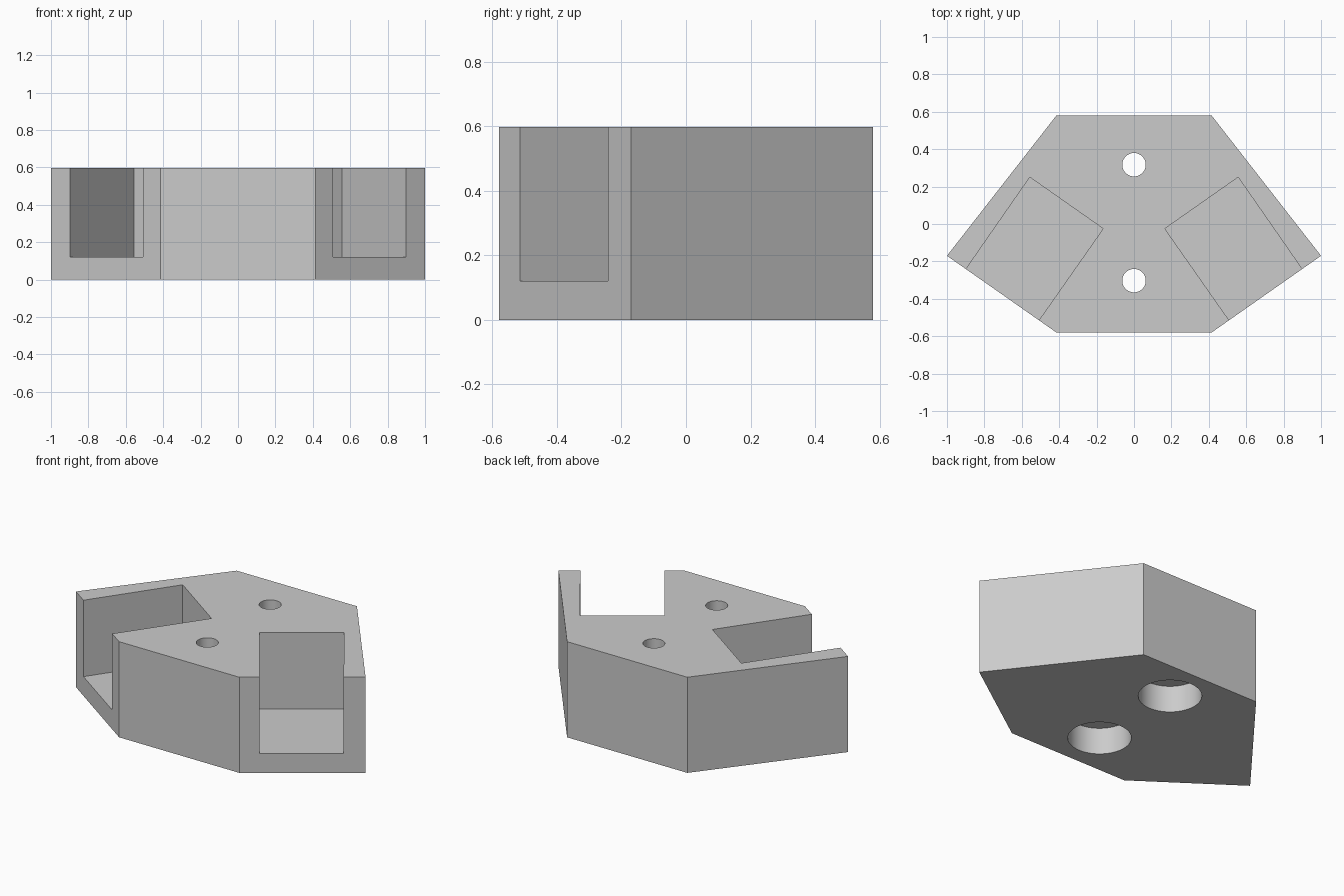
import bpy
import bmesh
import math

if "Cube" in bpy.data.objects:
    bpy.data.objects.remove(bpy.data.objects["Cube"], do_unlink=True)

HEIGHT = 0.597
POCKET_FLOOR = 0.12
BORE_DEPTH = 0.167


def prism(name, outline, z0, z1):
    """Closed prism from a 2D outline."""
    bm = bmesh.new()
    face = bm.faces.new([bm.verts.new((x, y, z0)) for x, y in outline])
    new = bmesh.ops.extrude_face_region(bm, geom=[face])["geom"]
    for v in new:
        if isinstance(v, bmesh.types.BMVert):
            v.co.z = z1
    bmesh.ops.recalc_face_normals(bm, faces=bm.faces)
    mesh = bpy.data.meshes.new(name)
    bm.to_mesh(mesh)
    bm.free()
    obj = bpy.data.objects.new(name, mesh)
    bpy.context.collection.objects.link(obj)
    return obj


def circle(y, radius, count=64):
    return [(radius * math.cos(math.tau * i / count),
             y + radius * math.sin(math.tau * i / count)) for i in range(count)]


def cut(target, cutter):
    cutter.hide_render = True
    mod = target.modifiers.new(cutter.name, "BOOLEAN")
    mod.operation = "DIFFERENCE"
    mod.solver = "EXACT"
    mod.object = cutter
    bpy.context.view_layer.objects.active = target
    bpy.ops.object.modifier_apply(modifier=mod.name)
    bpy.data.objects.remove(cutter, do_unlink=True)


# Six-sided block
half = [(0.415, -0.58), (1.0, -0.17), (0.415, 0.58)]
block = prism("mounting_block", half + [(-x, y) for x, y in reversed(half)], 0, HEIGHT)

# Angled pockets, open at the top and through the slanted front faces
pocket = [(0.165, -0.025), (0.573, -0.607), (0.965, -0.337), (0.557, 0.25)]
for side in (1, -1):
    cut(block, prism("pocket_cutter", [(side * x, y) for x, y in pocket],
                     POCKET_FLOOR, HEIGHT + 0.1))

# Screw holes with wide counterbores underneath
for y in (0.317, -0.303):
    cut(block, prism("counterbore_cutter", circle(y, 0.18), -0.1, BORE_DEPTH))
    cut(block, prism("screw_hole_cutter", circle(y, 0.0625), BORE_DEPTH - 0.05, HEIGHT + 0.1))

# Plain grey finish
grey = bpy.data.materials.new("plain_grey")
grey.use_nodes = True
colour = (0.6, 0.6, 0.6, 1)
grey.diffuse_color = colour
grey.node_tree.nodes["Principled BSDF"].inputs["Base Color"].default_value = colour
block.data.materials.clear()
block.data.materials.append(grey)

# Smooth bores, crisp edges
bpy.ops.object.select_all(action="DESELECT")
block.select_set(True)
bpy.context.view_layer.objects.active = block
bpy.ops.object.shade_smooth_by_angle(angle=math.radians(30))
